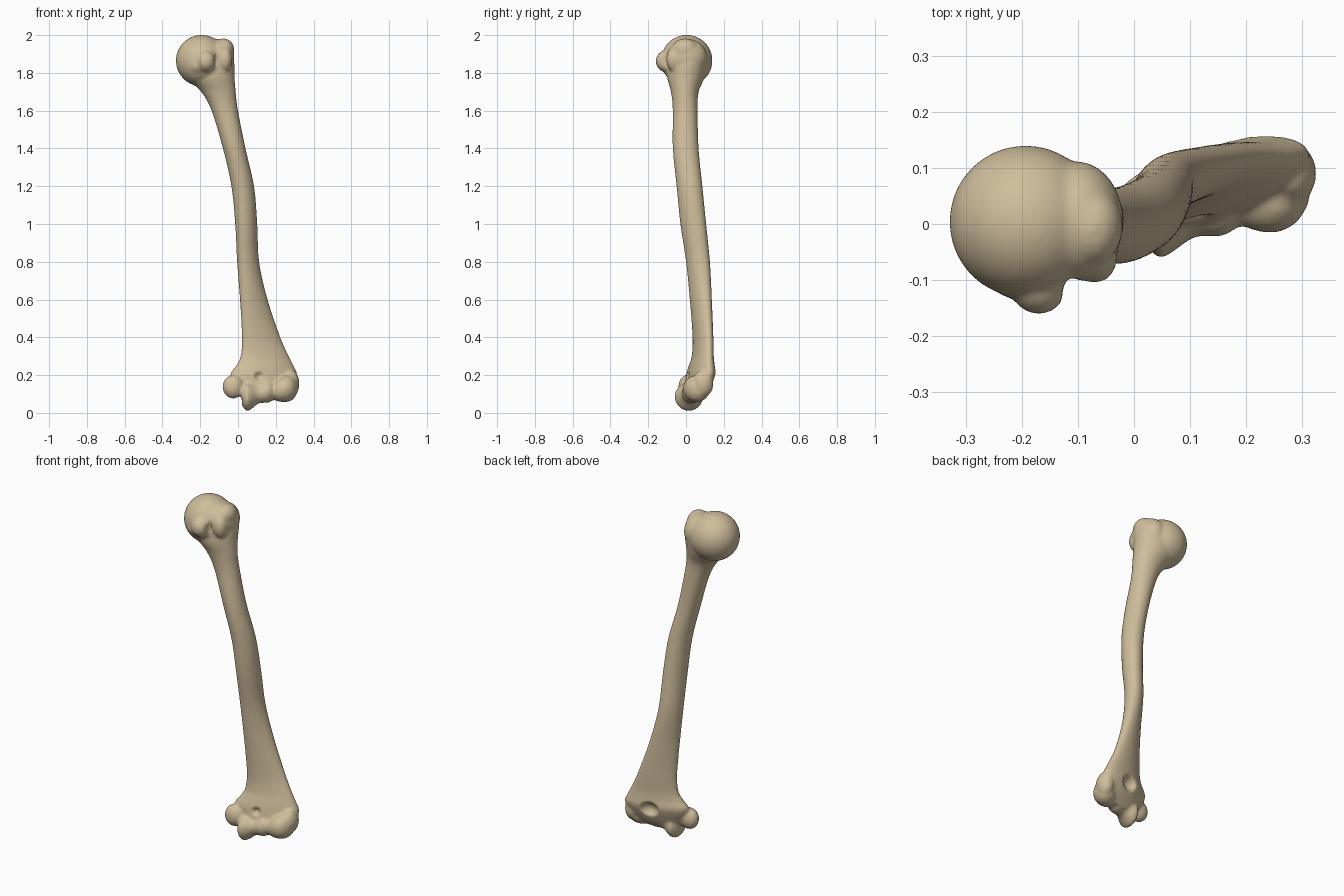
import bpy, bmesh
from math import sin, cos, pi
from mathutils import Vector

if "Cube" in bpy.data.objects:
    bpy.data.objects.remove(bpy.data.objects["Cube"], do_unlink=True)

bone = bpy.data.materials.new("bone_tan")
colour = (0.63, 0.515, 0.335, 1)
bone.use_nodes = True
bone.diffuse_color = colour
bone.node_tree.nodes["Principled BSDF"].inputs["Base Color"].default_value = colour


def add_object(name, bm):
    bmesh.ops.recalc_face_normals(bm, faces=bm.faces)
    mesh = bpy.data.meshes.new(name)
    bm.to_mesh(mesh)
    bm.free()
    mesh.materials.append(bone)
    obj = bpy.data.objects.new(name, mesh)
    bpy.context.scene.collection.objects.link(obj)
    return obj


def ellipsoid(name, centre, radii):
    bm = bmesh.new()
    bmesh.ops.create_uvsphere(bm, u_segments=40, v_segments=24, radius=1)
    for v in bm.verts:
        v.co = Vector(c + r * p for c, r, p in zip(centre, radii, v.co))
    return add_object(name, bm)


def smooth_rows(rows, steps=5):
    """Blend the rows of a section table into a smooth run (Catmull-Rom)."""
    out = []
    for i in range(len(rows) - 1):
        group = [rows[max(i - 1, 0)], rows[i], rows[i + 1], rows[min(i + 2, len(rows) - 1)]]
        for k in range(steps):
            t = k / steps
            out.append([b + t * ((c - a) + t * ((2*a - 5*b + 4*c - d) + t * (3*b - a - 3*c + d))) / 2
                        for a, b, c, d in zip(*group)])
    return out + [rows[-1]]


def loft(name, rows, point, sides=40):
    bm = bmesh.new()
    rings = [[bm.verts.new(point(row, 2 * pi * i / sides)) for i in range(sides)]
             for row in smooth_rows(rows)]
    for low, high in zip(rings, rings[1:]):
        for i in range(sides):
            j = (i + 1) % sides
            bm.faces.new((low[i], low[j], high[j], high[i]))
    bm.faces.new(rings[0])
    bm.faces.new(rings[-1])
    return add_object(name, bm)


def shaft_point(row, t):
    z, x0, x1, y0, y1, skew = row
    return ((x0 + x1) / 2 + (x1 - x0) / 2 * cos(t),
            (y0 + y1) / 2 + (y1 - y0) / 2 * sin(t + skew), z)


def joint_point(row, t):
    x, z, r = row
    return (x, 0.005 + 0.2 * x + r * cos(t), z + r * sin(t))


# Shaft: height, x limits, y limits, skew of the oval section
shaft = loft("bone", [
    (.07, .04, .27, .02, .08, .3),
    (.12, .0, .3, .0, .12, .5),
    (.2, -.04, .314, .0, .155, .6),
    (.25, -.01, .295, .015, .152, .6),
    (.3, .013, .27, .03, .147, .6),
    (.4, .02, .225, .035, .145, .6),
    (.6, .01, .157, .02, .137, .5),
    (.8, -.005, .112, .0, .127, .3),
    (1, -.015, .102, -.03, .107, .2),
    (1.2, -.035, .085, -.05, .087, .1),
    (1.4, -.08, .04, -.07, .067, 0),
    (1.6, -.14, .0, -.07, .062, 0),
    (1.7, -.195, -.012, -.08, .067, 0),
    (1.78, -.27, -.018, -.1, .1, 0),
    (1.86, -.25, -.02, -.09, .11, 0),
    (1.94, -.2, -.04, -.06, .07, 0)], shaft_point)

# Lower joint surface: pulley and rounded outer knob
lower_joint = loft("lower_joint", [
    (.02, .085, .045), (.045, .085, .075), (.07, .088, .068), (.11, .1, .05),
    (.16, .112, .058), (.19, .115, .046), (.215, .12, .06),
    (.255, .128, .071), (.29, .13, .06), (.312, .13, .03)], joint_point)

parts = [
    shaft, lower_joint,
    ellipsoid("ball_head", (-.193, .004, 1.865), (.136, .136, .136)),
    ellipsoid("large_upper_knob", (-.103, .005, 1.88), (.084, .107, .1)),
    ellipsoid("outer_upper_corner", (-.075, -.005, 1.922), (.055, .07, .06)),
    ellipsoid("front_upper_ridge", (-.07, -.06, 1.87), (.04, .045, .065)),
    ellipsoid("small_upper_knob", (-.17, -.105, 1.862), (.052, .056, .058)),
    ellipsoid("small_knob_shoulder", (-.205, -.09, 1.84), (.055, .045, .045)),
    ellipsoid("inner_lower_knob", (-.025, .005, .138), (.057, .045, .062)),
    ellipsoid("outer_lower_knob", (.28, .09, .155), (.045, .055, .072)),
]

# Hollows: groove between the upper knobs, pits above the lower joint
cutters = [
    ellipsoid("upper_groove_cutter", (-.112, -.13, 1.865), (.016, .04, .075)),
    ellipsoid("back_pit_cutter", (.14, .172, .19), (.062, .068, .055)),
    ellipsoid("front_pit_cutter", (.115, -.015, .195), (.032, .042, .03)),
    ellipsoid("front_outer_pit_cutter", (.235, -.005, .225), (.035, .035, .03)),
]

# Fuse the parts into one continuous surface
bpy.ops.object.select_all(action="DESELECT")
for part in parts:
    part.select_set(True)
bpy.context.view_layer.objects.active = shaft
bpy.ops.object.join()


def modify(kind, **settings):
    mod = shaft.modifiers.new(kind.lower(), kind)
    for key, value in settings.items():
        setattr(mod, key, value)
    bpy.ops.object.modifier_apply(modifier=mod.name)


modify("REMESH", mode="VOXEL", voxel_size=.007)
for cutter in cutters:
    modify("BOOLEAN", operation="DIFFERENCE", object=cutter, solver="EXACT")
    bpy.data.objects.remove(cutter, do_unlink=True)
modify("REMESH", mode="VOXEL", voxel_size=.007)
modify("SMOOTH", factor=.5, iterations=6)

shaft.data.materials.clear()
shaft.data.materials.append(bone)
for face in shaft.data.polygons:
    face.material_index = 0
bpy.ops.object.shade_smooth()
